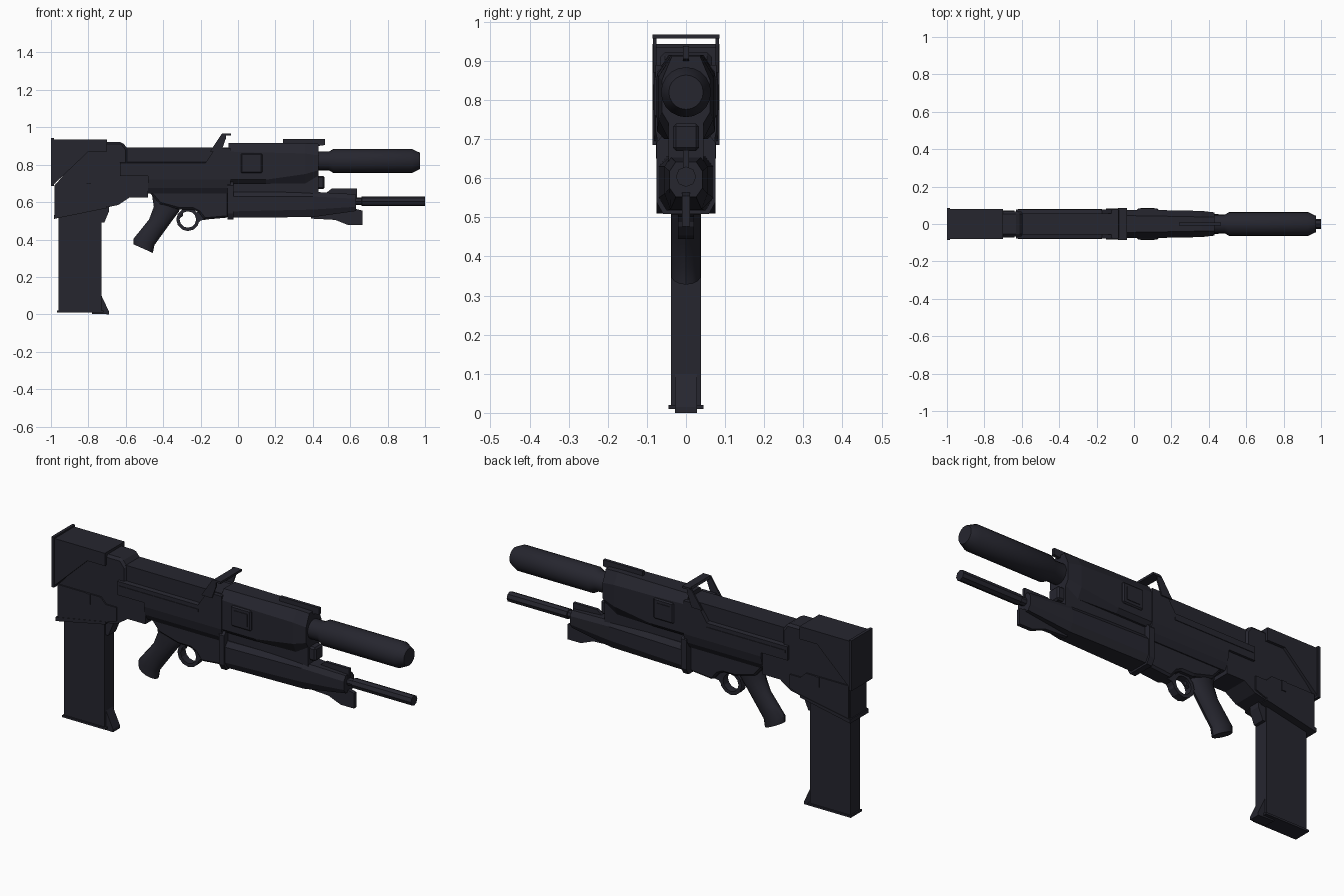
import bpy, bmesh, math

if "Cube" in bpy.data.objects:
    bpy.data.objects.remove(bpy.data.objects["Cube"])

mat = bpy.data.materials.new("dark_gunmetal")
mat.diffuse_color = (0.019, 0.019, 0.028, 1)
mat.use_nodes = True
mat.node_tree.nodes["Principled BSDF"].inputs["Base Color"].default_value = mat.diffuse_color


def finish(name, bm, bevel=0, smooth=False):
    bmesh.ops.recalc_face_normals(bm, faces=bm.faces[:])
    me = bpy.data.meshes.new(name)
    bm.to_mesh(me)
    bm.free()
    ob = bpy.data.objects.new(name, me)
    bpy.context.collection.objects.link(ob)
    me.materials.append(mat)
    if bevel:
        m = ob.modifiers.new("chamfer", 'BEVEL')
        m.width, m.segments, m.limit_method = bevel, 1, 'ANGLE'
        m.angle_limit = math.radians(50)
    if smooth:
        bpy.ops.object.select_all(action='DESELECT')
        ob.select_set(True)
        bpy.context.view_layer.objects.active = ob
        bpy.ops.object.shade_smooth_by_angle(angle=math.radians(35))
    return ob


def skin(name, rings, bevel=0, smooth=False):
    """Join equal-length closed rings of points and cap both ends."""
    bm = bmesh.new()
    vs = [[bm.verts.new(p) for p in r] for r in rings]
    n = len(vs[0])
    for a, b in zip(vs, vs[1:]):
        for i in range(n):
            bm.faces.new((a[i], a[(i + 1) % n], b[(i + 1) % n], b[i]))
    bm.faces.new(vs[0])
    bm.faces.new(vs[-1])
    return finish(name, bm, bevel, smooth)


def prism(name, pts, w, y=0, bevel=0):
    """Side profile (x, z) extruded across y."""
    return skin(name, [[(x, y + s * w, z) for x, z in pts] for s in (-1, 1)], bevel)


def box(name, x0, x1, z0, z1, w, y=0, bevel=0):
    return prism(name, [(x0, z0), (x1, z0), (x1, z1), (x0, z1)], w, y, bevel)


def loft(name, sections):
    """Sections (x, half profile of (y, z)), mirrored in y."""
    return skin(name, [[(x, y, z) for y, z in h] + [(x, -y, z) for y, z in reversed(h)]
                       for x, h in sections])


def tube(name, z, stations, n):
    """Turned part along x from (x, radius) stations."""
    return skin(name, [[(x, r * math.cos(2 * math.pi * i / n), z + r * math.sin(2 * math.pi * i / n))
                        for i in range(n)] for x, r in stations], smooth=n > 8)


# Stock and butt plate
prism("stock", [(-.99, .69), (-.99, .935), (-.70, .935), (-.70, .87), (-.80, .87)], .08)
box("butt_plate", -1, -.985, .685, .943, .086)
prism("stock_neck", [(-.72, .75), (-.72, .922), (-.62, .922), (-.59, .885), (-.59, .75)], .066, bevel=.012)

# Rear receiver and magazine well
prism("rear_receiver", [(-.98, .52), (-.98, .69), (-.82, .87), (-.63, .87), (-.60, .81), (-.48, .81),
                        (-.48, .625), (-.58, .625), (-.64, .585), (-.70, .572)], .066)
prism("magazine_well", [(-.975, .525), (-.975, .70), (-.73, .70), (-.70, .67), (-.64, .67),
                        (-.64, .60), (-.70, .578)], .073)
prism("well_rim", [(-.985, .51), (-.985, .53), (-.70, .582), (-.70, .568)], .075)
prism("magazine_catch", [(-.74, .49), (-.74, .58), (-.69, .58), (-.69, .55), (-.715, .49)], .03)

# Magazine
box("magazine", -.96, -.73, .015, .56, .038)
box("magazine_floor_plate", -.967, -.72, .01, .02, .045)
prism("magazine_toe", [(-.78, .003), (-.78, .10), (-.73, .10), (-.69, .015), (-.69, 0)], .028)

# Middle receiver: stepped shell with narrower top
loft("receiver_shell", [(x, [(.05, .815), (.078, .81), (.078, .72), (.068, .675), (.05, .645)])
                        for x in (-.48, -.04)])
loft("receiver_ledge", [(x, [(.05, .815), (.078, .81), (.078, .74), (.06, .74)]) for x in (-.63, -.47)])
box("receiver_top", -.63, -.04, .79, .893, .057)
for s, side in ((-1, "right"), (1, "left")):
    prism(side + "_shoulder", [(-.18, .80), (-.12, .89), (-.04, .89), (-.04, .80)], .012, s * .066)
    box(side + "_side_strip", -.62, -.17, .776, .79, .004, s * .077)
    box(side + "_well_stud", -.81, -.785, .65, .70, .004, s * .073)
    # Ejection panels on the fore body
    box(side + "_panel", .015, .13, .755, .86, .012, s * .07, bevel=.006)
    box(side + "_panel_inset", .035, .11, .775, .84, .004, s * .081)
    # Sight legs
    prism(side + "_sight_leg", [(-.15, .87), (-.085, .968), (-.065, .968), (-.065, .94), (-.09, .87)],
          .004, s * .08)
prism("sight_bar", [(-.085, .957), (-.08, .968), (-.038, .968), (-.038, .957)], .086)

# Upper fore body
loft("upper_fore_body", [
    (-.05, [(.045, .915), (.074, .87), (.074, .72), (.055, .70)]),
    (.15, [(.042, .915), (.074, .865), (.074, .72), (.055, .70)]),
    (.36, [(.038, .915), (.07, .86), (.07, .75), (.045, .70)]),
    (.43, [(.036, .912), (.062, .85), (.062, .77), (.038, .73)])])
box("fore_core", -.05, .43, .62, .75, .045)
box("gas_block", .40, .463, .67, .74, .033, bevel=.008)
prism("front_sight_rail", [(.24, .90), (.24, .938), (.465, .938), (.465, .905), (.43, .90)], .008)

# Main barrel and shroud
tube("main_barrel", .82, [(.40, .05), (.485, .05), (.51, .064), (.93, .064), (.972, .044)], 20)

# Lower fore body and thin barrel
loft("lower_fore_body", [
    (-.05, [(.05, .655), (.07, .63), (.07, .55), (.05, .517)]),
    (.40, [(.04, .655), (.055, .63), (.055, .56), (.04, .52)]),
    (.63, [(.026, .642), (.042, .618), (.042, .575), (.026, .552)])])
loft("fore_flange", [(x, [(.06, .71), (.076, .69), (.076, .54), (.058, .508)]) for x in (-.055, -.025)])
prism("lower_top_fin", [(.46, .64), (.50, .672), (.635, .672), (.635, .61)], .008)
prism("lower_bottom_fin", [(.39, .53), (.39, .512), (.52, .505), (.59, .477), (.665, .477),
                           (.665, .555), (.60, .57)], .01)
tube("thin_barrel", .604, [(.60, .02), (.66, .02), (.662, .026), (1.0, .026)], 8)

# Trigger housing, guard ring and trigger
prism("trigger_housing", [(-.48, .66), (-.05, .66), (-.05, .518), (-.18, .506), (-.21, .545),
                          (-.24, .56), (-.31, .56), (-.42, .59)], .045, bevel=.01)
bm = bmesh.new()
n = 12
rings = []
for y in (-.02, .02):
    for r in (.044, .062):
        rings.append([bm.verts.new((-.268 + r * math.cos(2 * math.pi * i / n), y,
                                    .507 + r * math.sin(2 * math.pi * i / n))) for i in range(n)])
for a, b in ((0, 1), (1, 3), (3, 2), (2, 0)):
    for i in range(n):
        j = (i + 1) % n
        bm.faces.new((rings[a][i], rings[a][j], rings[b][j], rings[b][i]))
finish("trigger_guard", bm)
prism("guard_front", [(-.225, .545), (-.222, .475), (-.20, .502), (-.13, .512), (-.13, .56)], .02)
prism("trigger", [(-.30, .56), (-.29, .56), (-.295, .525), (-.31, .515)], .008)

# Pistol grip: oval sections between back and front points
spans = [((-.46, .64), (-.30, .62)), ((-.45, .575), (-.315, .55)), ((-.475, .508), (-.36, .49)),
         ((-.52, .452), (-.40, .435)), ((-.558, .405), (-.447, .37)), ((-.558, .374), (-.455, .328))]
grip = []
for (xb, zb), (xf, zf) in spans:
    ring = []
    for i in range(14):
        t = 2 * math.pi * i / 14
        k = .5 + .5 * math.cos(t)
        ring.append((xb + (xf - xb) * k, .038 * math.sin(t), zb + (zf - zb) * k))
    grip.append(ring)
skin("pistol_grip", grip, smooth=True)
